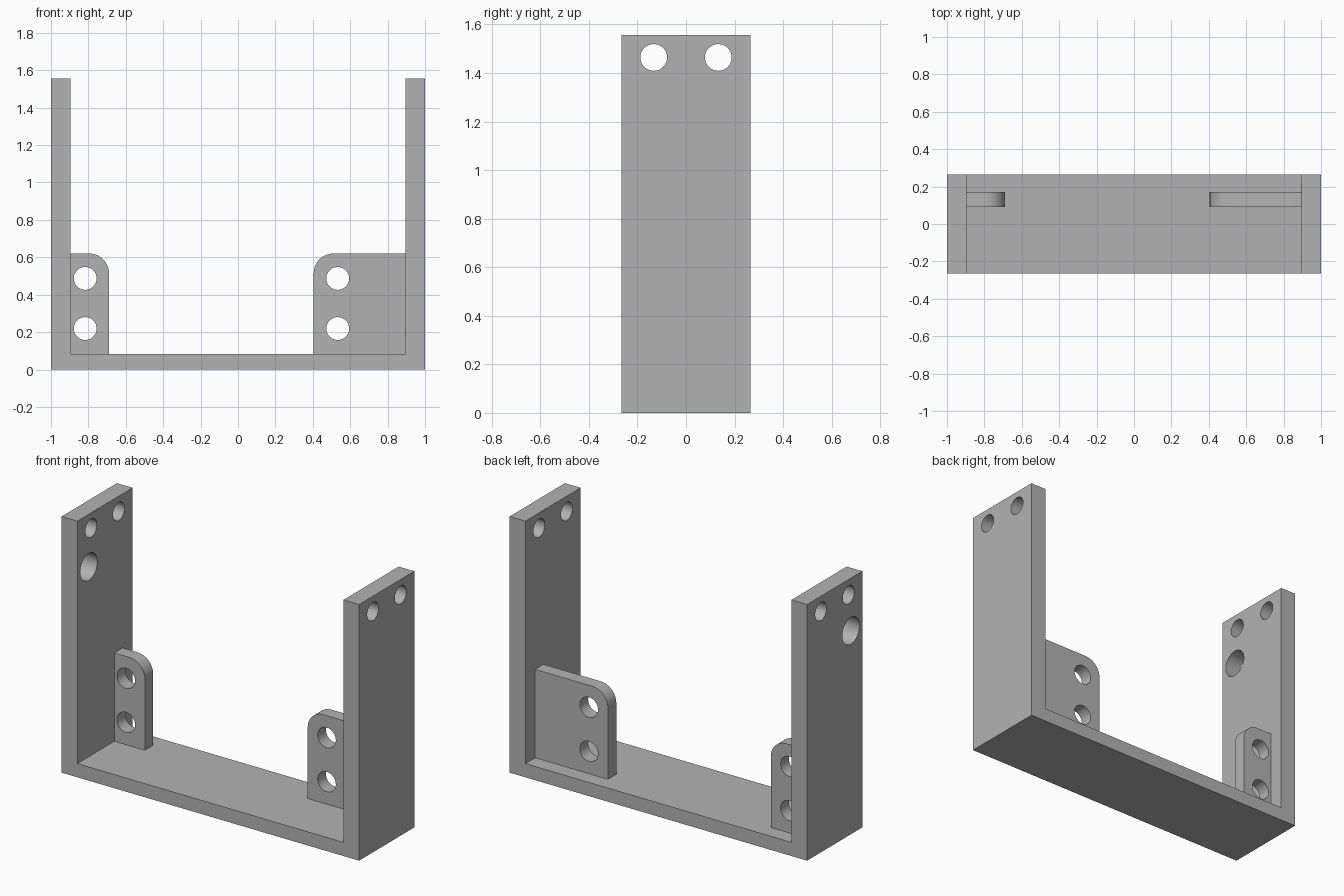
import bpy, bmesh
from math import pi, sin, cos, radians
from mathutils import Vector, Matrix

if "Cube" in bpy.data.objects:
    bpy.data.objects.remove(bpy.data.objects["Cube"], do_unlink=True)

grey = bpy.data.materials.new("plain grey")
grey.use_nodes = True
grey.diffuse_color = (0.45, 0.45, 0.45, 1)
grey.node_tree.nodes["Principled BSDF"].inputs["Base Color"].default_value = grey.diffuse_color

HALF_DEPTH, HEIGHT = 0.265, 1.557
INNER, FLOOR = 0.895, 0.083
TAB_TOP, CORNER = 0.62, 0.105
TAB_FRONT, TAB_BACK = 0.091, 0.171


def prism(name, outline, y0, y1):
    """Extrude an x-z outline from y0 to y1."""
    bm = bmesh.new()
    face = bm.faces.new([bm.verts.new((x, y0, z)) for x, z in outline])
    new = bmesh.ops.extrude_face_region(bm, geom=[face])["geom"]
    verts = [g for g in new if isinstance(g, bmesh.types.BMVert)]
    bmesh.ops.translate(bm, verts=verts, vec=(0, y1 - y0, 0))
    bmesh.ops.recalc_face_normals(bm, faces=bm.faces)
    mesh = bpy.data.meshes.new(name)
    bm.to_mesh(mesh)
    bm.free()
    mesh.materials.append(grey)
    obj = bpy.data.objects.new(name, mesh)
    bpy.context.collection.objects.link(obj)
    return obj


def drill(obj, centre, radius, axis):
    """Cut a round hole of short length through one plate."""
    bm = bmesh.new()
    turn = Matrix.Rotation(pi / 2, 4, "Y" if axis == "x" else "X")
    bmesh.ops.create_cone(bm, cap_ends=True, segments=48, radius1=radius, radius2=radius,
                          depth=0.3, matrix=Matrix.Translation(Vector(centre)) @ turn)
    mesh = bpy.data.meshes.new("hole_cutter")
    bm.to_mesh(mesh)
    bm.free()
    mesh.materials.append(grey)
    cutter = bpy.data.objects.new("hole_cutter", mesh)
    cutter.hide_render = True
    bpy.context.collection.objects.link(cutter)
    cut = obj.modifiers.new("hole", "BOOLEAN")
    cut.operation, cut.solver, cut.object = "DIFFERENCE", "EXACT", cutter
    select(obj)
    bpy.ops.object.modifier_apply(modifier=cut.name)
    bpy.data.objects.remove(cutter, do_unlink=True)


def select(obj):
    bpy.ops.object.select_all(action="DESELECT")
    obj.select_set(True)
    bpy.context.view_layer.objects.active = obj


def finish(obj):
    select(obj)
    bpy.ops.object.shade_smooth_by_angle(angle=radians(30))


# U-shaped frame: floor and two uprights in one piece
half = [(1, 0), (1, HEIGHT), (INNER, HEIGHT), (INNER, FLOOR)]
frame = prism("frame", half + [(-x, z) for x, z in reversed(half)], -HALF_DEPTH, HALF_DEPTH)

# Pairs of small holes at the top of both uprights
for side in (-1, 1):
    for y in (-0.133, 0.133):
        drill(frame, (side * 0.95, y, 1.464), 0.055, "x")

# Single larger hole in the right upright
drill(frame, (-0.95, -0.155, 1.237), 0.082, "x")
finish(frame)


def tab(name, side, free_edge, hole_x):
    """Mounting tab on an upright, with its free top corner rounded."""
    cx, cz = free_edge + side * CORNER, TAB_TOP - CORNER
    arc = [(cx - side * CORNER * cos(a), cz + CORNER * sin(a))
           for a in (i * pi / 2 / 16 for i in range(17))]
    outline = [(side * INNER, FLOOR), (free_edge, FLOOR)] + arc + [(side * INNER, TAB_TOP)]
    obj = prism(name, outline, TAB_FRONT, TAB_BACK)
    for z in (0.219, 0.487):
        drill(obj, (hole_x, (TAB_FRONT + TAB_BACK) / 2, z), 0.061, "y")
    finish(obj)


tab("right_tab", -1, -0.69, -0.817)
tab("left_tab", 1, 0.405, 0.533)
